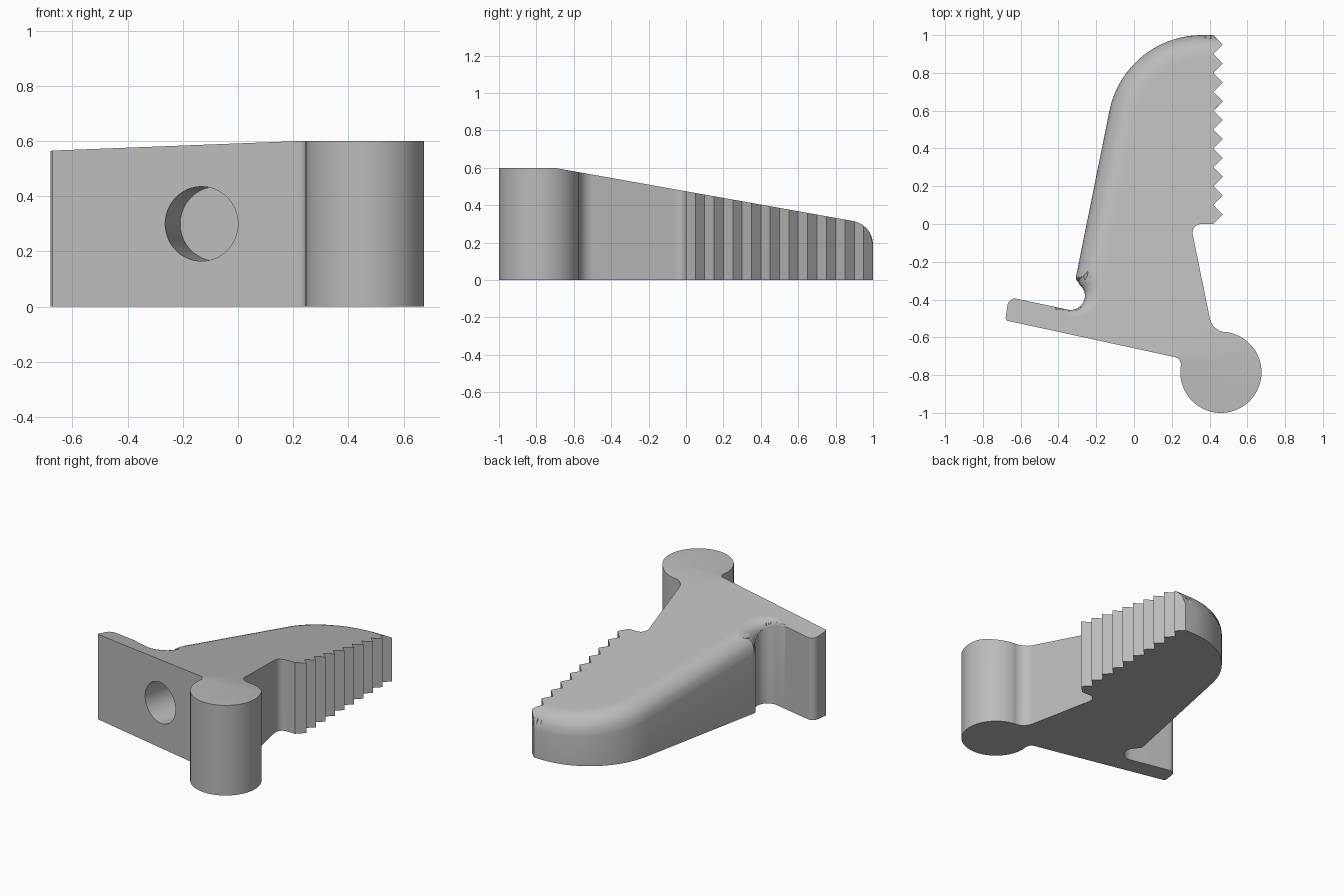
import bpy
import bmesh
import math
from mathutils import Vector
from mathutils.geometry import delaunay_2d_cdt, intersect_point_line

if "Cube" in bpy.data.objects:
    bpy.data.objects.remove(bpy.data.objects["Cube"])

FILLET = 0.13
SLOPE = 0.178
BEND_Y = -0.705


def arc(cx, cy, r, start, end, n):
    """Points on a circle from start to end degrees."""
    angles = [math.radians(start + (end - start) * i / n) for i in range(n + 1)]
    return [Vector((cx + r * math.cos(a), cy + r * math.sin(a))) for a in angles]


def densify(points, step=0.03):
    """Split long segments of an open path."""
    out = []
    for a, b in zip(points, points[1:]):
        n = max(1, math.ceil((b - a).length / step))
        out += [a.lerp(b, i / n) for i in range(n)]
    return out + [points[-1]]


def plane(y):
    return 0.6 - SLOPE * max(0.0, y - BEND_Y)


# Outline, counter-clockwise: front face, pivot barrel, neck
lower = [Vector((-0.68, -0.5)), Vector((-0.672, -0.512))]
lower += arc(0.215, -0.735, 0.03, 80, 0, 5)
lower += arc(0.46, -0.785, 0.215, 167, 442, 56)
lower += arc(0.49, -0.483, 0.09, 265, 191, 10)
lower += arc(0.357, -0.047, 0.047, 191, 90, 8)

# Ten saw teeth
for i in range(10):
    lower += [Vector((0.42, i / 10)), Vector((0.47, i / 10 + 0.05))]
lower.append(Vector((0.42, 1)))
lower = densify(lower)

# Rounded back and long side, which carry the full fillet
long_edge = densify([Vector((0.42, 1))] + arc(0.36, 0.5, 0.5, 90, 168, 32)
                    + arc(-0.283, -0.285, 0.025, 168, 240, 5))

# Notch and tab, where the fillet fades out
notch = densify(arc(-0.335, -0.38, 0.075, 50, -102, 16)
                + [Vector((-0.45, -0.432))], 0.02)
tip = densify([Vector((-0.45, -0.432))] + arc(-0.63, -0.435, 0.04, 78, 170, 8))

outline = lower[:-1] + long_edge + notch + tip[1:]

# Filleted path paired with its radius
overrun = [Vector((0.54 - 0.03 * i, 1)) for i in range(4)]
chain = [(p, FILLET) for p in overrun + long_edge]
chain += [(p, 0.11 * (1 - i / (len(notch) - 1))) for i, p in enumerate(notch)]


def nearest(q):
    """Distance, foot point, inward normal and radius at the filleted path."""
    best = None
    for (a, ra), (b, rb) in zip(chain, chain[1:]):
        t = min(1, max(0, intersect_point_line(q, a, b)[1]))
        foot = a.lerp(b, t)
        d = (q - foot).length
        if best is None or d < best[0]:
            along = (b - a).normalized()
            best = (d, foot, Vector((-along.y, along.x)), ra + (rb - ra) * t)
    return best


def height(q):
    """Sloping top, rolled over along the filleted path."""
    d, foot, n, r = nearest(q)
    s = -SLOPE * n.y
    k = math.sqrt(1 + s * s)
    if r < 0.002 or d >= r * (1 - s / k):
        return plane(q.y)
    centre = plane(foot.y) + s * r - r * k
    return min(plane(q.y), centre + math.sqrt(max(0, r * r - (r - d) ** 2)))


def inside(q):
    hit = False
    for a, b in zip(outline, outline[1:] + outline[:1]):
        if (a.y > q.y) != (b.y > q.y):
            if q.x < a.x + (q.y - a.y) * (b.x - a.x) / (b.y - a.y):
                hit = not hit
    return hit


# Rings of points across the fillet
rings = []
for (a, ra), (b, rb) in zip(chain, chain[1:]):
    mid = (a + b) / 2
    along = (b - a).normalized()
    n = Vector((-along.y, along.x))
    r = (ra + rb) / 2
    if r < 0.01:
        continue
    for k in range(1, 10):
        d = r * (1 - math.cos(math.radians(11.25 * k)))
        q = mid + n * d
        if inside(q) and nearest(q)[0] > d * 0.97:
            rings.append(q)

# Triangulated top with the bend line kept as an edge
count = len(outline)
bend = [Vector((0.255, BEND_Y)), Vector((0.655, BEND_Y))]
edges = [(i, (i + 1) % count) for i in range(count)] + [(count, count + 1)]
verts, _, faces, *_ = delaunay_2d_cdt(outline + bend + rings, edges,
                                      [list(range(count))], 1, 1e-5)

bm = bmesh.new()
top = [bm.verts.new((v.x, v.y, height(v))) for v in verts]
for f in faces:
    bm.faces.new([top[i] for i in f])
bmesh.ops.delete(bm, geom=[v for v in bm.verts if not v.link_faces], context='VERTS')

# Walls and base
rim = [e for e in bm.edges if e.is_boundary]
made = bmesh.ops.extrude_edge_only(bm, edges=rim)["geom"]
for v in made:
    if isinstance(v, bmesh.types.BMVert):
        v.co.z = 0
base = [e for e in made if isinstance(e, bmesh.types.BMEdge)
        and all(v.co.z == 0 for v in e.verts)]
bmesh.ops.edgeloop_fill(bm, edges=base)
bmesh.ops.recalc_face_normals(bm, faces=bm.faces[:])
mesh = bpy.data.meshes.new("toothed_lever")
bm.to_mesh(mesh)
bm.free()
lever = bpy.data.objects.new("toothed_lever", mesh)
bpy.context.collection.objects.link(lever)

# Plain grey material
grey = bpy.data.materials.new("plain grey")
grey.use_nodes = True
grey.diffuse_color = (0.5, 0.5, 0.5, 1)
grey.node_tree.nodes["Principled BSDF"].inputs["Base Color"].default_value = (0.5, 0.5, 0.5, 1)
mesh.materials.append(grey)

# Blind bore square to the front face
axis = Vector((0.21, 0.977, 0)).normalized()
mouth = Vector((-0.132, -0.628, 0.3))
bpy.ops.mesh.primitive_cylinder_add(vertices=64, radius=0.135, depth=0.52, location=mouth)
cutter = bpy.context.object
cutter.name = "bore_cutter"
cutter.rotation_euler = axis.to_track_quat('Z', 'Y').to_euler()
cutter.hide_render = True
cutter.data.materials.append(grey)

bpy.ops.object.select_all(action='DESELECT')
lever.select_set(True)
bpy.context.view_layer.objects.active = lever
cut = lever.modifiers.new("bore", 'BOOLEAN')
cut.operation = 'DIFFERENCE'
cut.solver = 'EXACT'
cut.object = cutter
bpy.ops.object.modifier_apply(modifier=cut.name)
bpy.data.objects.remove(cutter)
bpy.ops.object.shade_smooth_by_angle(angle=math.radians(30))
